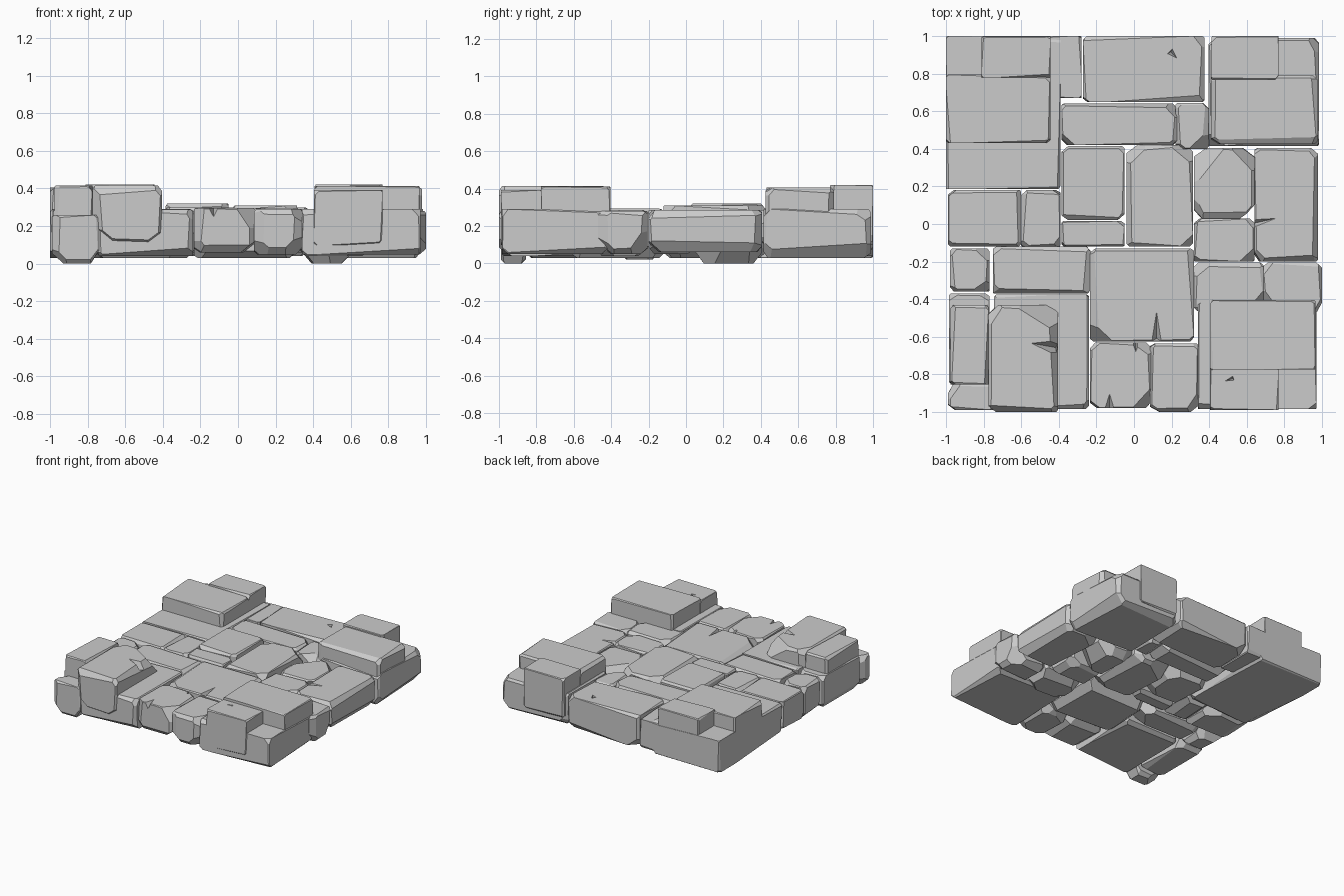
import bpy, bmesh, random
from itertools import product
from mathutils import Vector

if "Cube" in bpy.data.objects:
    bpy.data.objects.remove(bpy.data.objects["Cube"])

rng = random.Random(11)


def finish(bm, name):
    mesh = bpy.data.meshes.new(name)
    bm.to_mesh(mesh)
    bm.free()
    obj = bpy.data.objects.new(name, mesh)
    bpy.context.collection.objects.link(obj)
    return obj


def stone(name, x0, x1, y0, y1, z0, z1, chip=1.0):
    """Box whose edges and corners are sliced off by tilted planes."""
    centre = Vector(((x0 + x1) / 2, (y0 + y1) / 2, (z0 + z1) / 2))
    half = Vector(((x1 - x0) / 2, (y1 - y0) / 2, (z1 - z0) / 2))
    bm = bmesh.new()
    bmesh.ops.create_cube(bm, size=2)
    for v in bm.verts:
        v.co = Vector(a * b for a, b in zip(v.co, half)) + centre
    limit = min(half)
    for s in product((-1, 0, 1), repeat=3):
        if sum(map(abs, s)) < 2:
            continue
        is_corner = 0 not in s
        if s[2] < 0:
            d = rng.uniform(.12, .4)       # worn underside
        elif s[2] > 0:
            d = rng.uniform(.03, .16)      # crisper walking surface
        else:
            d = rng.uniform(.05, .25)
        if is_corner:
            d = d * 1.3 + (.35 if rng.random() < .25 else .1)
        n = Vector(a * rng.uniform(.6, 1.2) for a in s).normalized()
        # slight skew keeps the edge cuts from running parallel
        if not is_corner:
            n = Vector(a if k else rng.uniform(-.06, .06) for a, k in zip(n, s)).normalized()
        corner = centre + Vector(a * b for a, b in zip(half, s))
        cut = bmesh.ops.bisect_plane(
            bm, geom=bm.verts[:] + bm.edges[:] + bm.faces[:],
            plane_co=corner - n * d * limit * chip, plane_no=n, clear_outer=True)
        edges = [e for e in cut['geom_cut'] if isinstance(e, bmesh.types.BMEdge)]
        if len(edges) > 2:
            bmesh.ops.edgeloop_fill(bm, edges=edges)
    bmesh.ops.remove_doubles(bm, verts=bm.verts[:], dist=.0005)
    bmesh.ops.recalc_face_normals(bm, faces=bm.faces[:])
    return finish(bm, name)


def boolean(obj, tool, operation):
    """Apply a boolean and discard the tool object."""
    mod = obj.modifiers.new("bool", 'BOOLEAN')
    mod.object, mod.operation, mod.solver = tool, operation, 'EXACT'
    mesh = bpy.data.meshes.new_from_object(
        obj.evaluated_get(bpy.context.evaluated_depsgraph_get()))
    obj.modifiers.clear()
    if len(mesh.polygons) > 5:
        obj.data = mesh
    bpy.data.objects.remove(tool)


def crack(obj, x, y, z, dx, dy, width=.035, depth=.07):
    """Cut a tapered wedge from the top, running from (x, y) along (dx, dy)."""
    run = Vector((dx, dy, 0))
    side = Vector((-dy, dx, 0)).normalized() * width
    start = Vector((x, y, z + .02))
    bm = bmesh.new()
    for p in (start + side, start - side, start + run, start + run * .1 - Vector((0, 0, depth))):
        bm.verts.new(p)
    bmesh.ops.convex_hull(bm, input=bm.verts[:])
    bmesh.ops.recalc_face_normals(bm, faces=bm.faces[:])
    boolean(obj, finish(bm, "crack_cutter"), 'DIFFERENCE')


# Back row of paving
back_paving = [
    (-.27, .375, .65, 1.0, .04, .30, .7),
    (-.385, .23, .42, .64, .05, .295, .9),
    (.22, .40, .40, .645, .06, .285, 1.2),
]
# Middle paving
middle_paving = [
    (-.385, -.05, .02, .415, .05, .32, .8),
    (-.04, .315, -.12, .42, .03, .31, 1.0),
    (.32, .64, .03, .405, .0, .28, 1.3),
    (.64, .98, -.20, .405, .06, .285, 1.2),
    (.32, .64, -.20, .03, .05, .285, .8),
    (-.99, -.60, -.12, .18, .03, .29, .8),
    (-.60, -.39, -.12, .18, .04, .29, .9),
    (-.385, -.05, -.12, .015, .06, .30, .8),
]
# Front paving
front_paving = [
    (-.98, -.77, -.36, -.13, .02, .29, 1.0),
    (-.75, -.23, -.37, -.12, .03, .29, 1.0),
    (-.235, .32, -.625, -.13, .03, .295, 1.0),
    (.32, .69, -.47, -.205, .04, .285, .9),
    (.69, 1.0, -.47, -.205, .05, .28, 1.1),
    (-.235, .09, -.98, -.63, .06, .295, 1.0),
    (.085, .34, -1.0, -.635, .05, .29, .9),
    (-.99, -.74, -.99, -.855, .0, .26, 1.4),
]
paving = {}
for row, group in (("back", back_paving), ("middle", middle_paving), ("front", front_paving)):
    for i, spec in enumerate(group):
        paving[row, i] = stone(f"{row}_paving_stone_{i + 1}", *spec)

# Corner piles: a low base with taller blocks merged on
corner_piles = {
    "back_left_pile": [(-1.0, -.39, .185, 1.0, .03, .292, .35),
                       (-.46, -.28, .67, 1.0, .05, .285, .3),
                       (-1.0, -.445, .43, .795, .10, .405, .3),
                       (-.81, -.445, .78, .998, .11, .42, .3)],
    "back_right_pile": [(.395, .985, .415, .99, .03, .29, .8),
                        (.41, .98, .425, .79, .09, .405, .7),
                        (.412, .77, .77, 1.0, .10, .42, .25)],
    "front_right_pile": [(.34, .97, -.985, -.42, .05, .29, .35),
                         (.408, .965, -.775, -.405, .09, .412, .2),
                         (.405, .77, -.99, -.76, .10, .392, .25)],
    "front_left_pile": [(-.745, -.24, -.985, -.375, .04, .288, .5),
                        (-.775, -.405, -1.0, -.43, .06, .415, 1.1)],
    "left_edge_pile": [(-.985, -.77, -.85, -.37, .03, .29, .6),
                       (-.975, -.775, -.855, -.43, .08, .415, .6)],
}
for name, blocks in corner_piles.items():
    pile = stone(name, *blocks[0])
    for block in blocks[1:]:
        boolean(pile, stone("block", *block), 'UNION')
    paving[name] = pile

# Cracks in the worn tops and edges
crack(paving["back", 0], .19, .92, .30, .05, -.05, .025)
crack(paving["front", 2], .12, -.63, .295, 0, .22, .035)
crack(paving["middle", 3], .62, .0, .285, .18, .04, .03)
crack(paving["front", 5], -.13, -1.0, .295, 0, .13, .04)
crack(paving["front", 5], .01, -.62, .295, 0, -.08, .03)
crack(paving["front_left_pile"], -.40, -.66, .415, -.17, .03, .05, .12)
crack(paving["front_right_pile"], .53, -.82, .392, -.06, -.02, .015)
